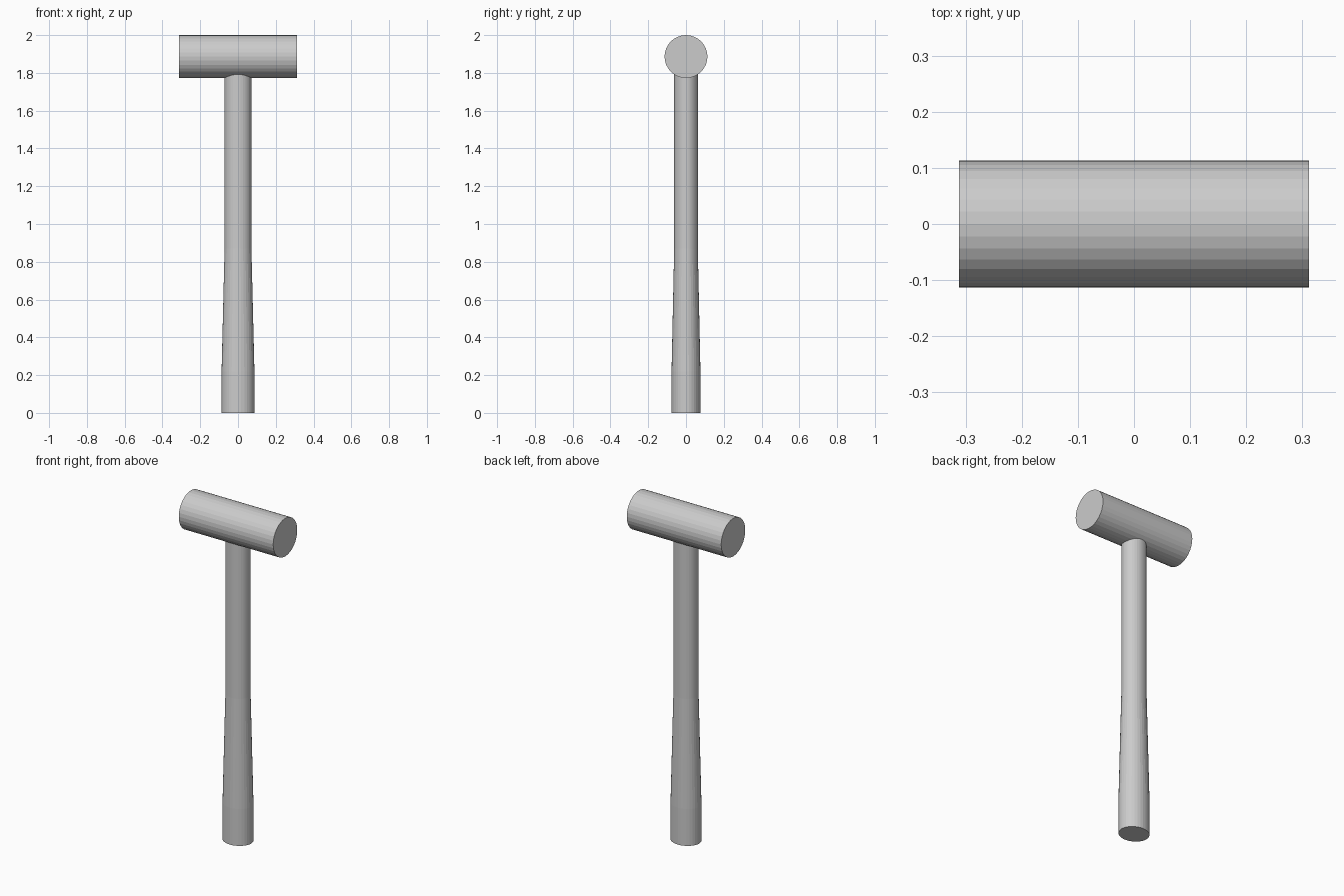
import bpy, bmesh, math

if "Cube" in bpy.data.objects:
    bpy.data.objects.remove(bpy.data.objects["Cube"])

SIDES = 32


def ring(bm, z, rx, ry):
    """Elliptical ring of vertices at height z."""
    return [bm.verts.new((rx * math.cos(2 * math.pi * i / SIDES),
                          ry * math.sin(2 * math.pi * i / SIDES), z))
            for i in range(SIDES)]


# Head: flat-faced cylinder lying along x
bpy.ops.mesh.primitive_cylinder_add(vertices=SIDES, radius=0.1135, depth=0.623,
                                    location=(0, 0, 1.8865),
                                    rotation=(0, math.pi / 2, 0))
bpy.context.object.name = "mallet_head"

# Handle: oval shaft that widens into a straight grip (z, half width, half depth)
profile = [(0.0, 0.087, 0.0765), (0.22, 0.087, 0.0765),
           (0.87, 0.071, 0.0625), (1.86, 0.071, 0.0625)]
bm = bmesh.new()
rings = [ring(bm, *p) for p in profile]
for low, high in zip(rings, rings[1:]):
    for i in range(SIDES):
        j = (i + 1) % SIDES
        bm.faces.new((low[i], low[j], high[j], high[i]))
bm.faces.new(rings[0][::-1])
bm.faces.new(rings[-1])
mesh = bpy.data.meshes.new("handle")
bm.to_mesh(mesh)
bm.free()
bpy.context.collection.objects.link(bpy.data.objects.new("handle", mesh))
